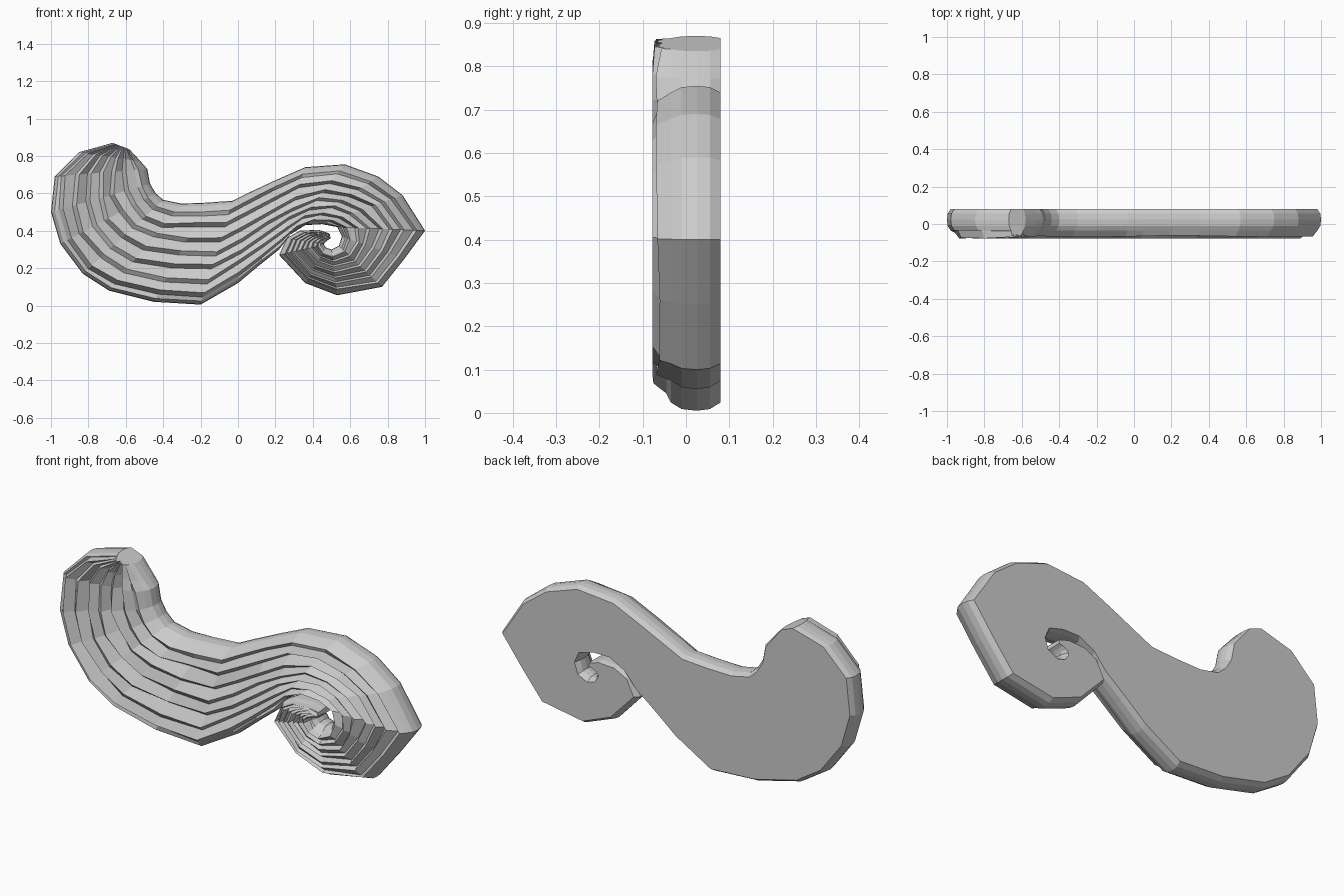
import bpy, bmesh, math, random
from mathutils import Vector

random.seed(4)
if "Cube" in bpy.data.objects:
    bpy.data.objects.remove(bpy.data.objects["Cube"])

# One plain stone-grey material
grey = bpy.data.materials.new("stone_grey")
grey.use_nodes = True
colour = (0.6, 0.6, 0.6, 1)
grey.diffuse_color = colour
grey.node_tree.nodes["Principled BSDF"].inputs["Base Color"].default_value = colour

# Stations along the scroll: lower/inner edge x, z then upper/outer edge x, z
stations = [
    (-.67, .87, -.58, .835), (-.85, .82, -.52, .77), (-.98, .69, -.485, .73),
    (-1, .5, -.47, .65), (-.95, .33, -.44, .6), (-.83, .17, -.4, .565),
    (-.69, .08, -.3, .545), (-.45, .02, -.17, .55), (-.2, .005, -.03, .56),
    (0, .12, .05, .6), (.12, .22, .2, .67), (.22, .3, .36, .74),
    (.28, .38, .57, .755), (.36, .43, .75, .69), (.45, .435, .88, .59),
    (.53, .42, 1, .4), (.555, .37, .89, .25), (.54, .32, .77, .1),
    (.5, .3, .53, .055), (.47, .31, .36, .12), (.46, .325, .22, .27),
    (.46, .33, .26, .36), (.47, .34, .33, .4), (.48, .35, .43, .405),
    (.495, .36, .49, .385)]
RIDGES = 7
BACK = .08
# Rounded rim: inset from the outline, depth
rim = [(.02, BACK), (.004, .055), (0, .025), (.004, -.01), (.02, -.035)]


def section(index, station):
    """Cross-section: rim, saw-tooth folds over the front, mirrored rim."""
    a = Vector((station[0], 0, station[1]))
    b = Vector((station[2], 0, station[3]))
    width = (b - a).length
    scale = min(1, width * 7)
    points = [(inset * scale / width, y) for inset, y in rim]
    start = points[-1][0]
    for k in range(RIDGES):
        wave = .5 + .5 * math.sin(index * 1.3 + k * 2.4)
        drift = random.uniform(-.12, .12)
        for part, peak in ((.3, 0), (.62, 1)):
            t = (k + part + drift) / RIDGES
            u = start + (1 - 2 * start) * t
            crown = -.035 - .028 * min(1, 3.5 * math.sin(math.pi * t))
            fold = -.014 if peak else .022 * wave
            points.append((u, crown + fold * scale))
    points += [(1 - inset * scale / width, y) for inset, y in reversed(rim)]
    return [a.lerp(b, u) + Vector((0, y, 0)) for u, y in points]


# Sweep the sections into one closed, flat-backed body
bm = bmesh.new()
rings = [[bm.verts.new(p) for p in section(i, s)] for i, s in enumerate(stations)]
for r0, r1 in zip(rings, rings[1:]):
    n = len(r0)
    for j in range(n):
        k = (j + 1) % n
        bm.faces.new((r0[j], r0[k], r1[k], r1[j]))
bm.faces.new(rings[0])
bm.faces.new(rings[-1])
bmesh.ops.recalc_face_normals(bm, faces=bm.faces)

mesh = bpy.data.meshes.new("scroll_ornament")
bm.to_mesh(mesh)
bm.free()
mesh.materials.append(grey)
scroll = bpy.data.objects.new("scroll_ornament", mesh)
bpy.context.collection.objects.link(scroll)
